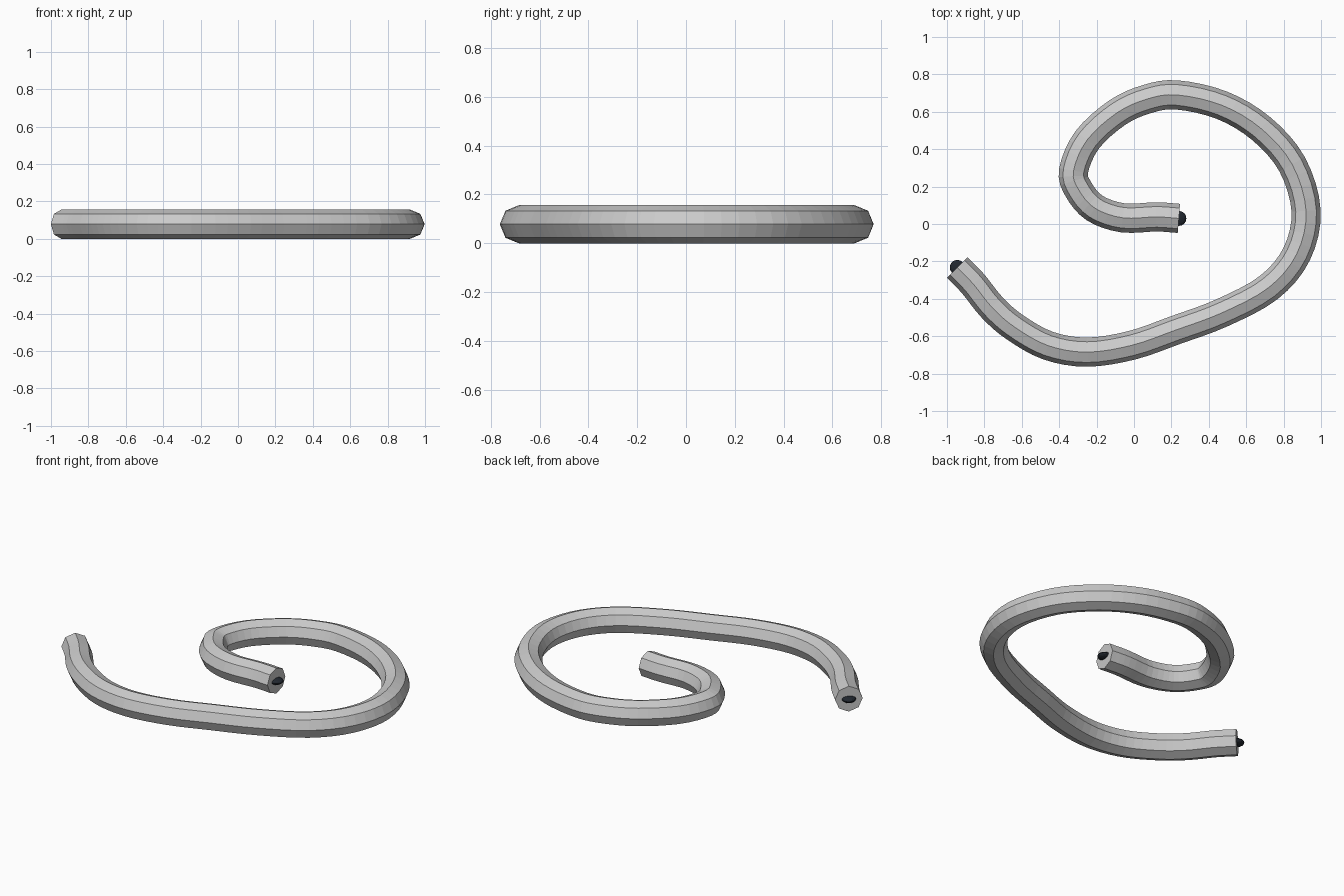
import bpy, bmesh, math
from mathutils import Vector

if "Cube" in bpy.data.objects:
    bpy.data.objects.remove(bpy.data.objects["Cube"])

R = 0.078      # tube radius
SIDES = 8
STEPS = 4      # rings per path span

# Centre line of the bent tube, seen from above
PATH = [Vector((x, y, R)) for x, y in [
    (0.24, 0.03), (0.12, 0.038), (-0.06, 0.033), (-0.21, 0.085),
    (-0.297, 0.185), (-0.323, 0.285), (-0.25, 0.45), (-0.09, 0.595),
    (0.07, 0.668), (0.23, 0.69), (0.47, 0.635), (0.68, 0.51),
    (0.845, 0.32), (0.92, 0.07), (0.87, -0.16), (0.72, -0.34),
    (0.47, -0.475), (0.22, -0.568), (-0.01, -0.648), (-0.25, -0.685),
    (-0.46, -0.65), (-0.64, -0.55), (-0.76, -0.445), (-0.86, -0.32),
    (-0.945, -0.232)]]


def smooth_path(pts, steps):
    """Catmull-Rom curve through the points."""
    p = [2 * pts[0] - pts[1]] + pts + [2 * pts[-1] - pts[-2]]
    out = []
    for i in range(1, len(p) - 2):
        a, b, c, d = p[i - 1:i + 3]
        for s in range(steps):
            t = s / steps
            out.append(0.5 * (2 * b + (c - a) * t
                              + (2 * a - 5 * b + 4 * c - d) * t ** 2
                              + (3 * b - a - 3 * c + d) * t ** 3))
    return out + [pts[-1]]


def link(name, bm):
    bmesh.ops.recalc_face_normals(bm, faces=bm.faces)
    me = bpy.data.meshes.new(name)
    bm.to_mesh(me)
    bm.free()
    ob = bpy.data.objects.new(name, me)
    bpy.context.collection.objects.link(ob)
    return ob


# Octagonal tube swept along the path, with flat end caps
line = smooth_path(PATH, STEPS)
bm = bmesh.new()
rings = []
for i, p in enumerate(line):
    tan = (line[min(i + 1, len(line) - 1)] - line[max(i - 1, 0)]).normalized()
    side = Vector((tan.y, -tan.x, 0))
    ring = []
    for k in range(SIDES):
        a = 2 * math.pi * k / SIDES
        ring.append(bm.verts.new(p + side * R * math.cos(a) + Vector((0, 0, R * math.sin(a)))))
    rings.append(ring)
for r0, r1 in zip(rings, rings[1:]):
    for k in range(SIDES):
        n = (k + 1) % SIDES
        bm.faces.new((r0[k], r0[n], r1[n], r1[k]))
bm.faces.new(rings[0])
bm.faces.new(rings[-1])
link("bent_tube", bm)

# Dark flattened plugs in both ends
dark = bpy.data.materials.new("dark")
dark.diffuse_color = (0.015, 0.02, 0.028, 1)
dark.use_nodes = True
dark.node_tree.nodes["Principled BSDF"].inputs["Base Color"].default_value = dark.diffuse_color
for name, p in (("inner_end_plug", PATH[0]), ("outer_end_plug", PATH[-1])):
    bm = bmesh.new()
    bmesh.ops.create_uvsphere(bm, u_segments=16, v_segments=8, radius=0.04)
    bmesh.ops.scale(bm, vec=(1, 1, 0.45), verts=bm.verts)
    plug = link(name, bm)
    plug.location = p
    plug.data.materials.append(dark)
